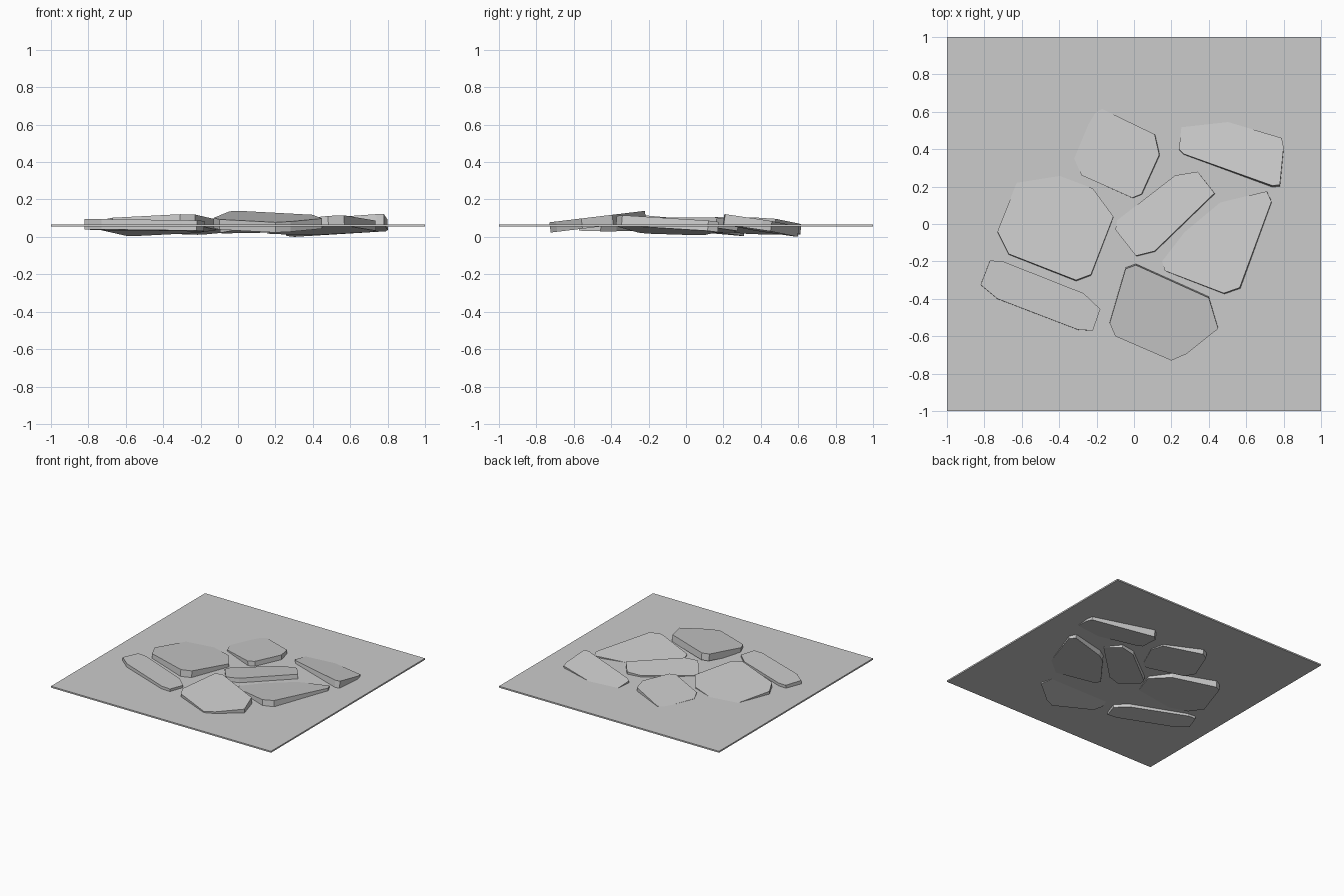
import bpy
import bmesh
from mathutils import Vector

THICK = 0.055


def add_object(name, bm):
    bmesh.ops.recalc_face_normals(bm, faces=bm.faces)
    mesh = bpy.data.meshes.new(name)
    bm.to_mesh(mesh)
    bm.free()
    obj = bpy.data.objects.new(name, mesh)
    bpy.context.collection.objects.link(obj)


def stone(name, ref, slope, outline):
    """Tilted slab: top plane passes through ref, extruded down its normal."""
    bm = bmesh.new()
    rx, ry, rz = ref
    sx, sy = slope
    top = [bm.verts.new((x, y, rz + sx * (x - rx) + sy * (y - ry)))
           for x, y in outline]
    bm.faces.new(top)
    ext = bmesh.ops.extrude_face_region(bm, geom=bm.faces[:], use_keep_orig=True)
    down = Vector((sx, sy, -1)).normalized() * THICK
    bmesh.ops.translate(bm, vec=down,
                        verts=[v for v in ext["geom"] if isinstance(v, bmesh.types.BMVert)])
    add_object(name, bm)


# Thin square ground sheet
bm = bmesh.new()
bmesh.ops.create_cube(bm, size=1)
bmesh.ops.scale(bm, vec=(2, 2, 0.012), verts=bm.verts)
bmesh.ops.translate(bm, vec=(0, 0, 0.061), verts=bm.verts)
add_object("ground_sheet", bm)

# Paving stones, partly sunk through the sheet
stone("stone_left", (-0.5, 0.23, 0.068), (0.015, -0.095),
      [(-0.73, -0.04), (-0.67, -0.16), (-0.31, -0.30), (-0.23, -0.27), (-0.11, 0.04),
       (-0.22, 0.19), (-0.55, 0.315), (-0.60, 0.29)])
stone("stone_back", (-0.25, 0.5, 0.068), (0.077, -0.046),
      [(-0.32, 0.35), (-0.28, 0.26), (-0.01, 0.14), (0.04, 0.16), (0.135, 0.37),
       (0.11, 0.48), (-0.17, 0.615), (-0.22, 0.59)])
stone("stone_back_right", (0.25, 0.51, 0.068), (0.0166, -0.149),
      [(0.24, 0.40), (0.265, 0.375), (0.74, 0.205), (0.78, 0.21), (0.80, 0.41),
       (0.79, 0.46), (0.30, 0.605), (0.26, 0.57)])
stone("stone_centre", (0.15, 0.05, 0.09), (0.08, -0.08),
      [(-0.10, -0.03), (0.01, -0.17), (0.11, -0.145), (0.43, 0.165),
       (0.34, 0.28), (0.22, 0.26), (-0.09, 0.02)])
stone("stone_right", (0.3, -0.03, 0.068), (0.075, -0.09),
      [(0.15, -0.20), (0.165, -0.25), (0.48, -0.37), (0.565, -0.34), (0.735, 0.12),
       (0.71, 0.175), (0.42, 0.105), (0.35, 0.06)])
stone("stone_front", (0, -0.23, 0.138), (0.0, 0.12),
      [(-0.13, -0.53), (-0.10, -0.60), (0.20, -0.73), (0.28, -0.695), (0.45, -0.56),
       (0.40, -0.395), (0.01, -0.22), (-0.045, -0.24)])
stone("stone_front_left", (-0.5, -0.38, 0.09), (-0.02, -0.02),
      [(-0.82, -0.325), (-0.73, -0.40), (-0.30, -0.565), (-0.22, -0.57), (-0.18, -0.455),
       (-0.27, -0.37), (-0.70, -0.20), (-0.77, -0.195)])
